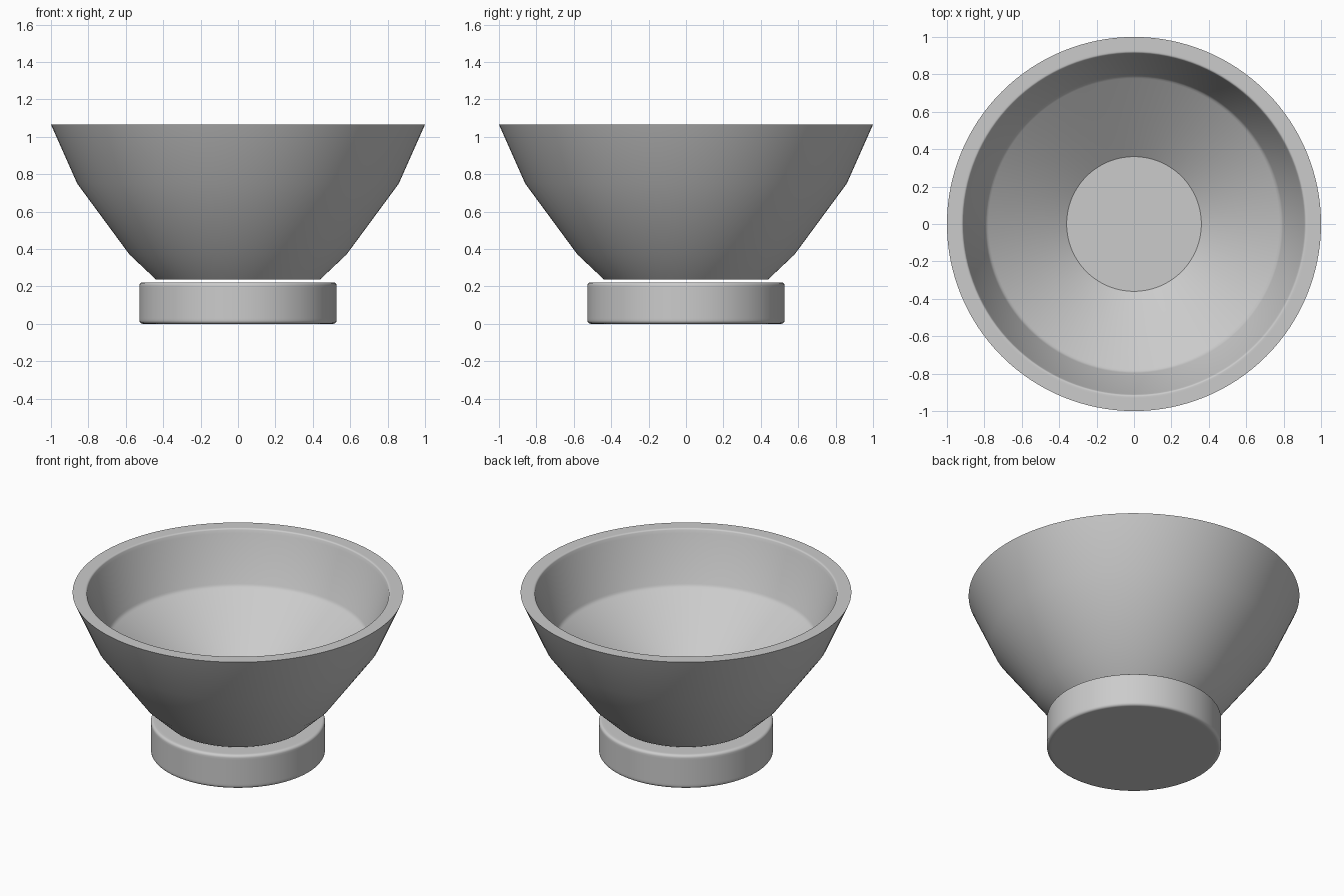
import bpy
import bmesh
import math

cube = bpy.data.objects.get("Cube")
if cube:
    bpy.data.objects.remove(cube, do_unlink=True)

SEGMENTS = 128

grey = bpy.data.materials.new("plain grey")
grey.use_nodes = True
colour = (0.6, 0.6, 0.6, 1.0)
grey.diffuse_color = colour
grey.node_tree.nodes["Principled BSDF"].inputs["Base Color"].default_value = colour


def lathe(name, profile):
    """Revolve (radius, z) points, starting and ending on the axis, around z."""
    bm = bmesh.new()
    verts = [bm.verts.new((r, 0, z)) for r, z in profile]
    edges = [bm.edges.new(pair) for pair in zip(verts, verts[1:])]
    bmesh.ops.spin(bm, geom=verts + edges, cent=(0, 0, 0), axis=(0, 0, 1),
                   angle=math.tau, steps=SEGMENTS, use_merge=True)
    bmesh.ops.remove_doubles(bm, verts=bm.verts, dist=1e-5)
    bmesh.ops.recalc_face_normals(bm, faces=bm.faces)
    mesh = bpy.data.meshes.new(name)
    bm.to_mesh(mesh)
    bm.free()
    mesh.materials.append(grey)
    obj = bpy.data.objects.new(name, mesh)
    bpy.context.collection.objects.link(obj)
    bpy.ops.object.select_all(action="DESELECT")
    obj.select_set(True)
    bpy.context.view_layer.objects.active = obj
    bpy.ops.object.shade_smooth_by_angle(angle=math.radians(30))
    return obj


def rounded(r, z, radius, start, sweep=90, steps=4):
    """Arc points around a centre, from a start angle in degrees."""
    angles = [math.radians(start + sweep * i / steps) for i in range(steps + 1)]
    return [(r + radius * math.cos(a), z + radius * math.sin(a)) for a in angles]


# Foot: a solid disc with softly rounded edges, held flat by support loops
lathe("foot", [(0, 0), (0.495, 0)]
      + rounded(0.509, 0.018, 0.018, -90)
      + [(0.527, 0.03), (0.527, 0.192)]
      + rounded(0.509, 0.204, 0.018, 0)
      + [(0.495, 0.222), (0, 0.222)])

# Bowl: flaring outer wall, flat rim with eased inner lip, shallow conical inside
lathe("bowl", [
    (0, 0.238), (0.44, 0.238),                  # underside
    (0.58, 0.37), (0.86, 0.75),                 # flaring outer wall
    (1.0, 1.065), (0.932, 1.065)]               # sharp outer edge and flat rim
    + rounded(0.924, 1.053, 0.012, 90, 67)      # eased inner lip
    + [(0.908, 1.037),
       (0.797, 0.752), (0.793, 0.743),          # inner wall
       (0.787, 0.735), (0.778, 0.728),          # inner shoulder
       (0.36, 0.43), (0, 0.43)])                # inner cone and floor
